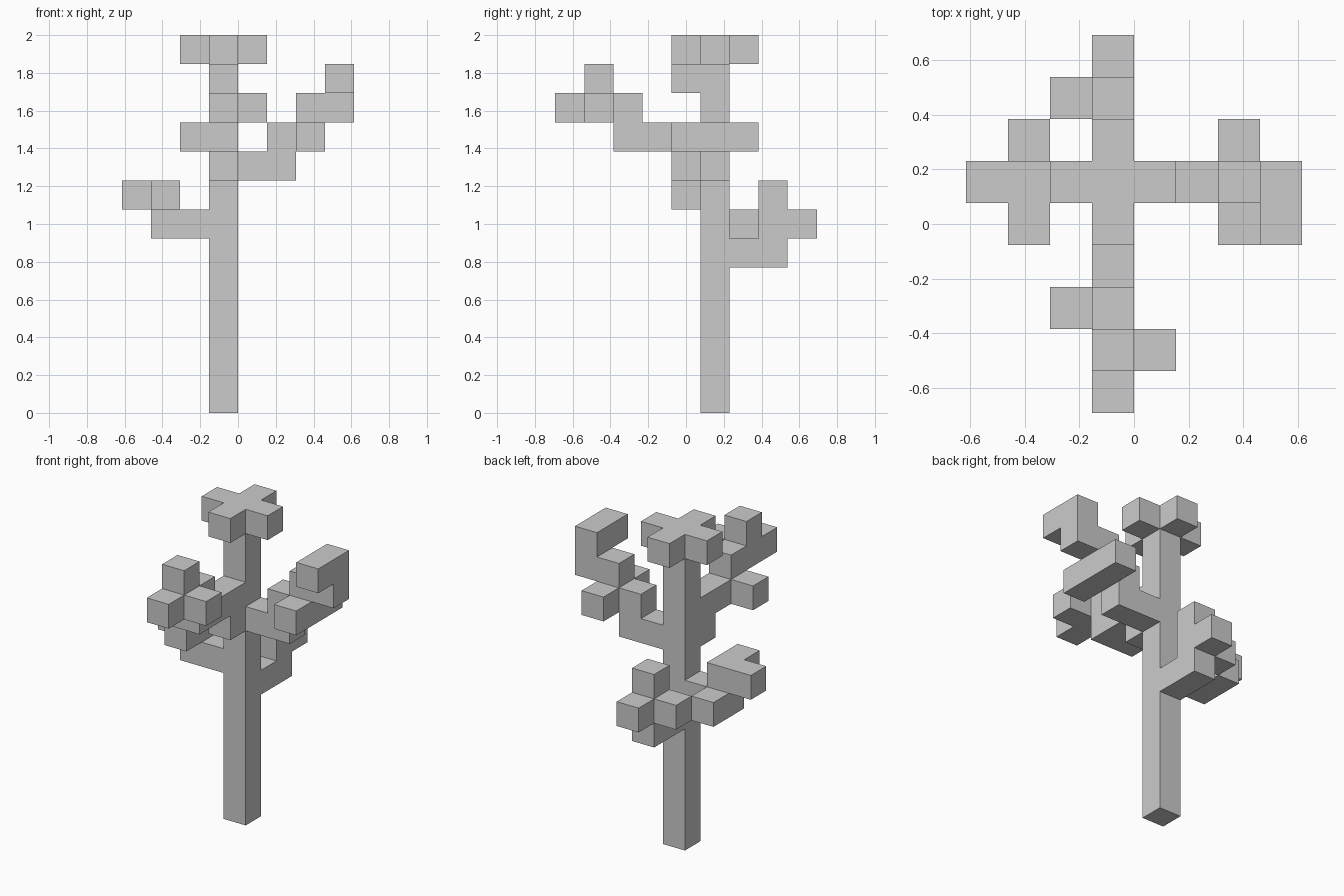
import bpy, bmesh, math
from mathutils import Vector
from itertools import product

if "Cube" in bpy.data.objects:
    bpy.data.objects.remove(bpy.data.objects["Cube"])

U = 2 / 13                            # edge of one cube
ORIGIN = Vector((-1, 0.5, 0))         # low corner of the trunk's lowest cube, in cubes

# Each part is a list of straight runs of cubes: (first cell, last cell),
# cells counted from the foot of the trunk.
PARTS = {
    "trunk": [((0, 0, 0), (0, 0, 12))],
    "crown": [((-1, 0, 12), (-1, 0, 12)), ((1, 0, 12), (1, 0, 12)),
              ((0, -1, 12), (0, -1, 12)), ((0, 1, 12), (0, 1, 12))],
    "right_branch": [((1, 0, 8), (2, 0, 8)), ((2, 0, 9), (3, 0, 9)),
                     ((3, -1, 9), (3, 1, 9)), ((3, 0, 10), (4, 0, 10)),
                     ((4, -1, 11), (4, 0, 11))],
    "left_branch": [((-2, 0, 6), (-1, 0, 6)), ((-2, 1, 6), (-2, 1, 6)),
                    ((-3, 0, 7), (-2, 0, 7)), ((-2, -1, 7), (-2, -1, 7))],
    "back_branch": [((0, 1, 5), (0, 2, 5)), ((0, 2, 6), (0, 3, 6)),
                    ((-1, 2, 6), (-1, 2, 6)), ((0, 2, 7), (0, 2, 7))],
    "front_branch": [((0, -1, 8), (0, -1, 8)), ((0, -3, 9), (0, -1, 9)),
                     ((-1, -3, 9), (-1, -3, 9)), ((0, -5, 10), (0, -3, 10)),
                     ((1, -4, 10), (1, -4, 10)), ((0, -4, 11), (0, -4, 11))],
}


def fill(runs):
    """All cells covered by the runs."""
    return {c for a, b in runs
            for c in product(*(range(p, q + 1) for p, q in zip(a, b)))}


def build(name, cells, solid):
    """Skin the cells, leaving out faces hidden against other cubes."""
    bm = bmesh.new()
    for cell in sorted(cells):
        for axis, side in product(range(3), (0, 1)):
            step = list(cell)
            step[axis] += 2 * side - 1
            if tuple(step) in solid:
                continue
            quad = []
            for s, t in ((0, 0), (1, 0), (1, 1), (0, 1)):
                p = Vector(cell) + ORIGIN
                p[axis] += side
                p[(axis + 1) % 3] += s
                p[(axis + 2) % 3] += t
                quad.append(bm.verts.new(p * U))
            bm.faces.new(quad if side else quad[::-1])
    bmesh.ops.remove_doubles(bm, verts=bm.verts[:], dist=1e-4)
    # Merge coplanar squares into clean flat faces
    bmesh.ops.dissolve_limit(bm, angle_limit=math.radians(1),
                             verts=bm.verts[:], edges=bm.edges[:])
    mesh = bpy.data.meshes.new(name)
    bm.to_mesh(mesh)
    bm.free()
    bpy.context.collection.objects.link(bpy.data.objects.new(name, mesh))


filled = {name: fill(runs) for name, runs in PARTS.items()}
solid = set().union(*filled.values())
for name, cells in filled.items():
    build(name, cells, solid)
